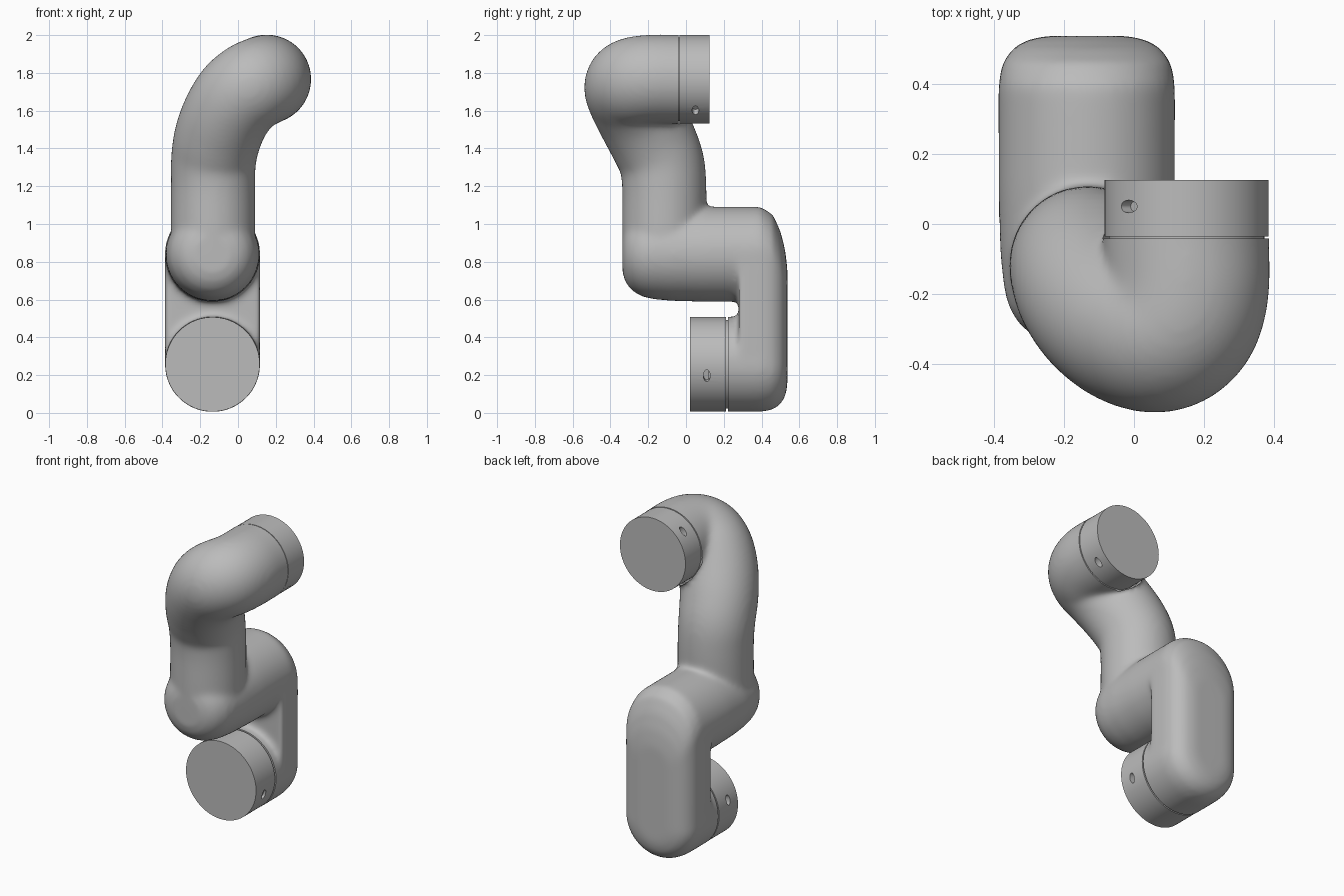
import bpy, bmesh, math
from mathutils import Vector

if "Cube" in bpy.data.objects:
    bpy.data.objects.remove(bpy.data.objects["Cube"])

grey = bpy.data.materials.new("matte grey")
grey.use_nodes = True
grey.diffuse_color = (0.5, 0.5, 0.5, 1)
grey.node_tree.nodes["Principled BSDF"].inputs["Base Color"].default_value = (0.5, 0.5, 0.5, 1)

SEGS = 72
ANGLES = [2 * math.pi * i / SEGS for i in range(SEGS)]


def loft(bm, rings):
    """Skin a list of equal-sized point rings and cap both ends."""
    loops = [[bm.verts.new(p) for p in ring] for ring in rings]
    faces = [bm.faces.new(loops[0]), bm.faces.new(loops[-1])]
    for a, b in zip(loops, loops[1:]):
        for i in range(len(a)):
            j = (i + 1) % len(a)
            faces.append(bm.faces.new((a[i], a[j], b[j], b[i])))
    bmesh.ops.recalc_face_normals(bm, faces=faces)


def smooth_path(points, steps=5):
    """Catmull-Rom interpolation of (x, y, z, radius) points."""
    pts = [Vector(p) for p in points]
    pts = [pts[0]] + pts + [pts[-1]]
    out = []
    for a, b, c, d in zip(pts, pts[1:], pts[2:], pts[3:]):
        for s in range(steps):
            t = s / steps
            out.append(0.5 * (2 * b + (c - a) * t + (2 * a - 5 * b + 4 * c - d) * t**2
                              + (3 * b - a - 3 * c + d) * t**3))
    return out + [pts[-1]]


def tube(bm, path):
    """Sweep a circle of varying radius along a path without twist."""
    centres = [Vector(p[:3]) for p in path]
    last = len(path) - 1
    rings, u, prev = [], None, None
    for i, c in enumerate(centres):
        t = (centres[min(i + 1, last)] - centres[max(i - 1, 0)]).normalized()
        u = t.orthogonal().normalized() if u is None else prev.rotation_difference(t) @ u
        v = t.cross(u)
        rings.append([c + path[i][3] * (u * math.cos(a) + v * math.sin(a)) for a in ANGLES])
        prev = t
    loft(bm, rings)


def y_tube(bm, x, z, profile):
    tube(bm, [(x, y, z, r) for y, r in profile])


def make(name, bm):
    mesh = bpy.data.meshes.new(name)
    bm.to_mesh(mesh)
    bm.free()
    mesh.materials.append(grey)
    obj = bpy.data.objects.new(name, mesh)
    bpy.context.collection.objects.link(obj)
    return obj


def cylinder(name, x, z, y0, y1, r):
    bm = bmesh.new()
    y_tube(bm, x, z, [(y0, r), (y1, r)])
    return make(name, bm)


def cut(obj, cutter):
    mod = obj.modifiers.new("cut", "BOOLEAN")
    mod.operation = "DIFFERENCE"
    mod.solver = "EXACT"
    mod.object = cutter
    cutter.hide_render = True


def finish(obj, cutters):
    """Bake the modifiers, drop the cutters and shade smooth."""
    bpy.context.view_layer.update()
    deps = bpy.context.evaluated_depsgraph_get()
    mesh = bpy.data.meshes.new_from_object(obj.evaluated_get(deps))
    obj.modifiers.clear()
    obj.data = mesh
    mesh.materials.clear()
    mesh.materials.append(grey)
    for c in cutters:
        bpy.data.objects.remove(c)
    bpy.ops.object.select_all(action="DESELECT")
    obj.select_set(True)
    bpy.context.view_layer.objects.active = obj
    bpy.ops.object.shade_smooth_by_angle(angle=math.radians(35))


X, LOW, MID = -0.135, 0.257, 0.84      # lower and middle tube axes
TX, TZ = 0.15, 1.766                   # top tube axis
body = bmesh.new()

# Lower joint tube
y_tube(body, X, LOW, [(0.08, 0.252), (0.4, 0.252)])

# Upright rear housing, a stadium with rounded back edges
rings = []
for y, inset, drop in ((0.28, 0, 0), (0.34, 0, 0), (0.41, 0.002, 0.008), (0.46, 0.012, 0.03),
                       (0.5, 0.04, 0.09), (0.525, 0.08, 0.15), (0.537, 0.14, 0.19)):
    r = 0.252 - inset
    rings.append([(X + r * math.cos(a), y,
                   (MID - drop if math.sin(a) >= 0 else LOW) + r * math.sin(a))
                  for a in ANGLES])
loft(body, rings)

# Middle joint tube with a blunt rounded nose
y_tube(body, X, MID, [(0.4, 0.252), (0.1, 0.252), (-0.08, 0.247), (-0.18, 0.237),
                      (-0.24, 0.222), (-0.29, 0.19), (-0.32, 0.15), (-0.336, 0.1)])

# Upper arm that rises, leans forward and hooks back
tube(body, smooth_path([
    (-0.132, -0.115, 0.82, 0.223), (-0.132, -0.115, 1.0, 0.223), (-0.132, -0.115, 1.2, 0.223),
    (-0.13, -0.13, 1.33, 0.225), (-0.11, -0.18, 1.45, 0.23), (-0.065, -0.24, 1.57, 0.233),
    (0, -0.285, 1.67, 0.237), (0.07, -0.302, 1.73, 0.237), (0.125, -0.265, 1.755, 0.237),
    (TX, -0.18, TZ, 0.236), (TX, -0.05, TZ, 0.236), (TX, 0.09, TZ, 0.236)]))

# Fuse the arm pieces into one blended skin and trim the joint ends flat
arm = make("arm_body", body)
remesh = arm.modifiers.new("fuse", "REMESH")
remesh.mode = "VOXEL"
remesh.voxel_size = 0.014
blend = arm.modifiers.new("blend", "SMOOTH")
blend.factor = 0.5
blend.iterations = 18
trims = [cylinder("lower_trim", X, LOW, -0.2, 0.222, 0.27),
         cylinder("upper_trim", TX, TZ, -0.041, 0.3, 0.245)]
for trim in trims:
    cut(arm, trim)
finish(arm, trims)

# Joint collars with a recessed neck and two opposite screw holes
for name, x, z, y0, y1, r, hole_y, turn in (
        ("lower", X, LOW, 0.02, 0.212, 0.25, 0.11, -14),
        ("upper", TX, TZ, -0.035, 0.125, 0.234, 0.05, -45)):
    collar = cylinder(name + "_collar", x, z, y0, y1, r)
    holes = []
    for angle in (math.radians(turn), math.radians(turn + 180)):
        out = Vector((math.cos(angle), 0, math.sin(angle)))
        side = Vector((-math.sin(angle), 0, math.cos(angle)))
        base = Vector((x, hole_y, z))
        bm = bmesh.new()
        loft(bm, [[base + out * d + side * 0.032 * math.cos(a)
                   + Vector((0, 0.018 * math.sin(a), 0)) for a in ANGLES[::3]]
                  for d in (r - 0.04, r + 0.05)])
        holes.append(make(name + "_hole_cutter", bm))
        cut(collar, holes[-1])
    finish(collar, holes)
    neck = cylinder(name + "_neck", x, z, y0 + 0.1, y1 + 0.03, r - 0.015) if name == "lower" \
        else cylinder(name + "_neck", x, z, y0 - 0.03, y0 + 0.05, r - 0.012)
    finish(neck, [])
